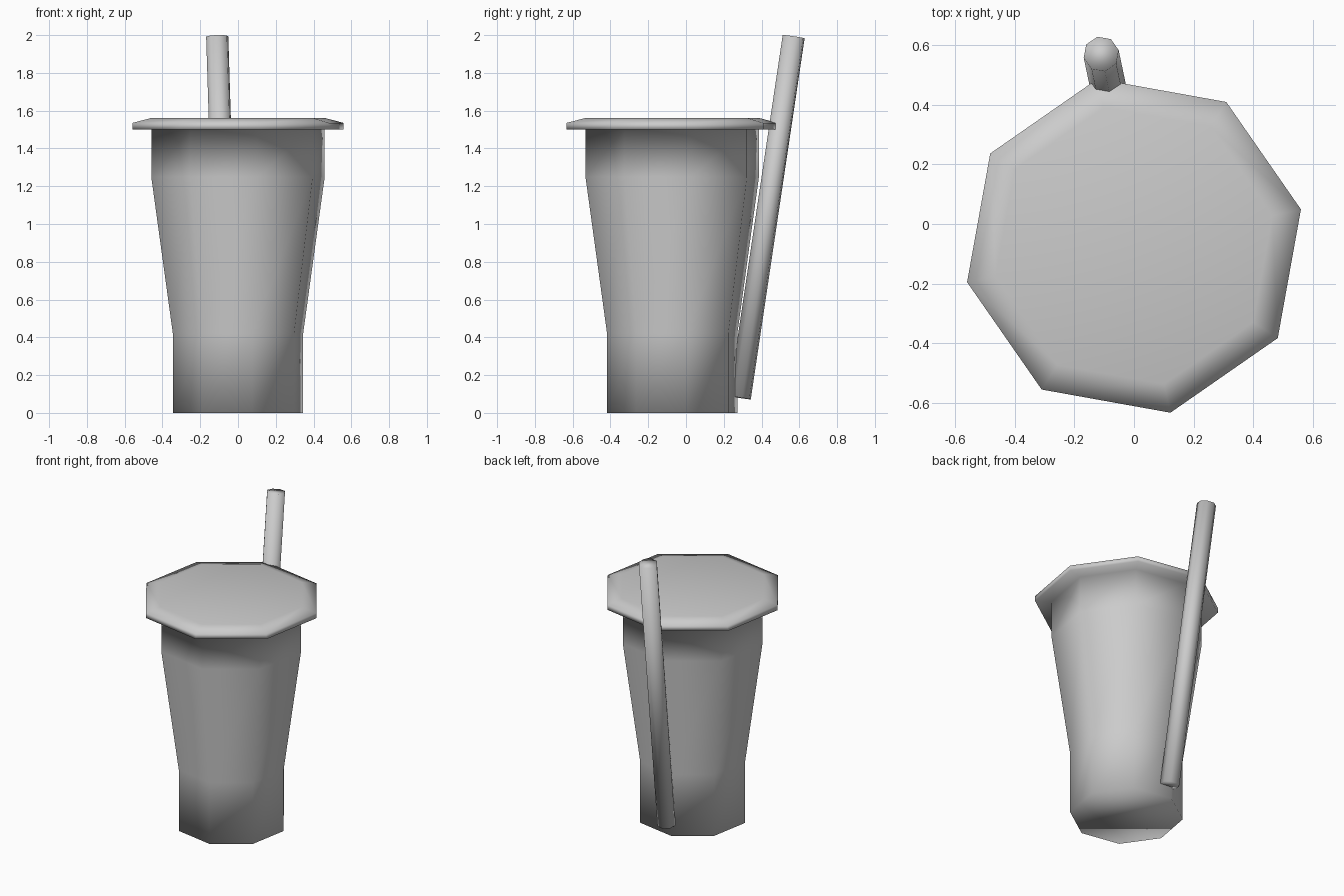
import bpy
import bmesh
import math
from mathutils import Vector

default = bpy.data.objects.get("Cube")
if default:
    bpy.data.objects.remove(default, do_unlink=True)

SIDES = 8
TURN = math.radians(12.3)

# Single flat grey
grey = bpy.data.materials.new("light grey")
grey.use_nodes = True
colour = (0.6, 0.6, 0.6, 1)
grey.diffuse_color = colour
grey.node_tree.nodes["Principled BSDF"].inputs["Base Color"].default_value = colour


def lathe(name, profile):
    """Closed eight-sided body from (radius, height) pairs, bottom to top."""
    bm = bmesh.new()
    rings = []
    for radius, z in profile:
        angles = [TURN + math.tau * i / SIDES for i in range(SIDES)]
        rings.append([bm.verts.new((radius * math.cos(a), radius * math.sin(a), z))
                      for a in angles])
    for low, high in zip(rings, rings[1:]):
        for i in range(SIDES):
            j = (i + 1) % SIDES
            bm.faces.new((low[i], low[j], high[j], high[i]))
    bm.faces.new(list(reversed(rings[0])))
    bm.faces.new(rings[-1])
    for face in bm.faces:
        face.smooth = True
    mesh = bpy.data.meshes.new(name)
    bm.to_mesh(mesh)
    bm.free()
    mesh.materials.append(grey)
    obj = bpy.data.objects.new(name, mesh)
    bpy.context.collection.objects.link(obj)
    return obj


# Cup and lid share one continuous smooth skin
cup = lathe("cup_with_lid", [
    (0.353, 0), (0.353, 0.42), (0.47, 1.25), (0.47, 1.5),   # cup wall
    (0.573, 1.5), (0.573, 1.535), (0.475, 1.56),            # lid rim
])
cup.location.y = -0.073

# Straw leaning against the back of the cup
foot = Vector((-0.05, 0.285, 0.08))
tip = Vector((-0.11, 0.57, 1.992))
axis = tip - foot
straw = lathe("straw", [(0.06, 0), (0.06, axis.length)])
straw.location = foot
straw.rotation_mode = 'QUATERNION'
straw.rotation_quaternion = Vector((0, 0, 1)).rotation_difference(axis)
